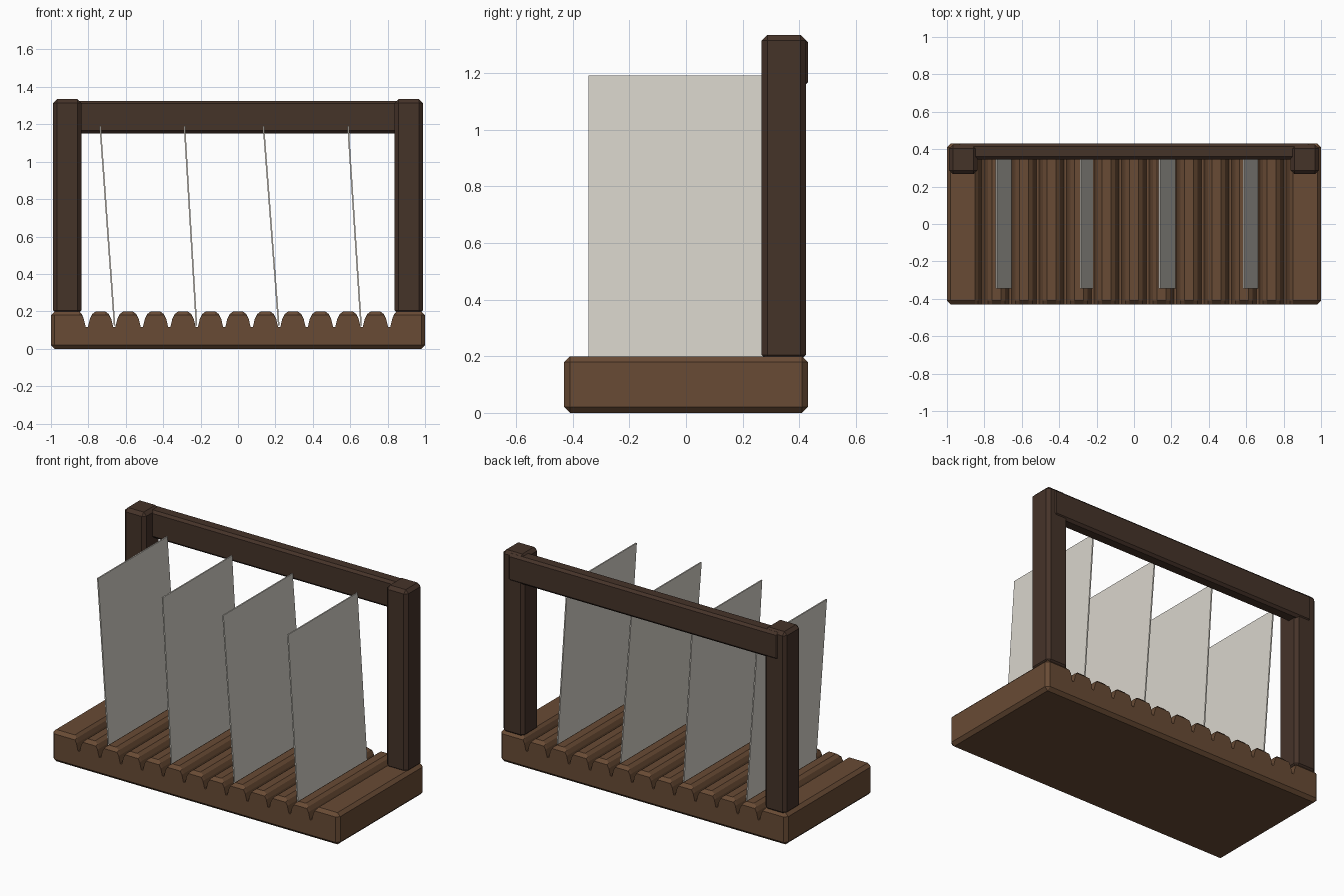
import bpy, bmesh, math

if "Cube" in bpy.data.objects:
    bpy.data.objects.remove(bpy.data.objects["Cube"])


def material(name, rgb):
    m = bpy.data.materials.new(name)
    m.diffuse_color = (*rgb, 1)
    m.use_nodes = True
    m.node_tree.nodes["Principled BSDF"].inputs["Base Color"].default_value = m.diffuse_color
    return m


WOOD = material("wood", (0.14, 0.07, 0.035))
DARK = material("dark_wood", (0.06, 0.033, 0.022))
PALE = material("pale_sheet", (0.69, 0.66, 0.60))


def add_object(name, bm, mat):
    bmesh.ops.recalc_face_normals(bm, faces=bm.faces)
    me = bpy.data.meshes.new(name)
    bm.to_mesh(me)
    bm.free()
    me.materials.append(mat)
    ob = bpy.data.objects.new(name, me)
    bpy.context.collection.objects.link(ob)
    return ob


def loft(name, rings, mat):
    """Skin (profile, y) rings along y and cap both ends."""
    bm = bmesh.new()
    loops = [[bm.verts.new((x, y, z)) for x, z in prof] for prof, y in rings]
    n = len(loops[0])
    for a, b in zip(loops, loops[1:]):
        for i in range(n):
            j = (i + 1) % n
            bm.faces.new((a[i], a[j], b[j], b[i]))
    bm.faces.new(loops[0])
    bm.faces.new(loops[-1])
    return add_object(name, bm, mat)


def beveled_box(name, lo, hi, mat, width=0.02):
    bm = bmesh.new()
    bmesh.ops.create_cube(bm, size=1)
    for v in bm.verts:
        v.co = [(a + b) / 2 + c * (b - a) for a, b, c in zip(lo, hi, v.co)]
    bmesh.ops.bevel(bm, geom=bm.edges[:], offset=width, segments=1,
                    affect='EDGES', profile=0.5)
    return add_object(name, bm, mat)


# Grooved base: twelve V grooves separated by eleven rounded ridges
PITCH = 0.147
ridge = [(-0.068, 0.115), (-0.057, 0.16), (-0.045, 0.185), (-0.025, 0.2)]
ridge += [(-x, z) for x, z in reversed(ridge)]
end = [(-0.98, 0), (-1, 0.02), (-1, 0.18), (-0.98, 0.2),
       (-0.85, 0.2), (-0.835, 0.185), (-0.825, 0.16), (-0.814, 0.115)]
profile = list(end)
for i in range(-5, 6):
    profile += [(i * PITCH + x, z) for x, z in ridge]
profile += [(-x, z) for x, z in reversed(end)]
inset = [(max(-0.98, min(0.98, x)), max(0.02, min(0.18, z))) for x, z in profile]
# keep the four chamfered corners from collapsing
for k in (0, 3, -1, -4):
    x, z = inset[k]
    inset[k] = (x - math.copysign(0.002, x), z)
loft("grooved_base", [(inset, -0.43), (profile, -0.41),
                      (profile, 0.41), (inset, 0.43)], WOOD)

# Two rear posts
for side, s in (("left", -1), ("right", 1)):
    x0, x1 = sorted((s * 0.838, s * 0.988))
    beveled_box(side + "_post", (x0, 0.267, 0.185), (x1, 0.424, 1.335), DARK)

# Top rail let into the back of the posts
beveled_box("top_rail", (-0.945, 0.345, 1.152), (0.945, 0.43, 1.325), DARK, 0.015)

# Leaning thin sheets resting in the grooves
for i, (xb, xt) in enumerate([(-0.66, -0.737), (-0.222, -0.286),
                              (0.218, 0.136), (0.658, 0.588)]):
    t = 0.004
    prof = [(xb - t, 0.125), (xb + t, 0.125), (xt + t, 1.192), (xt - t, 1.192)]
    loft(f"sheet_{i + 1}", [(prof, -0.345), (prof, 0.345)], PALE)
